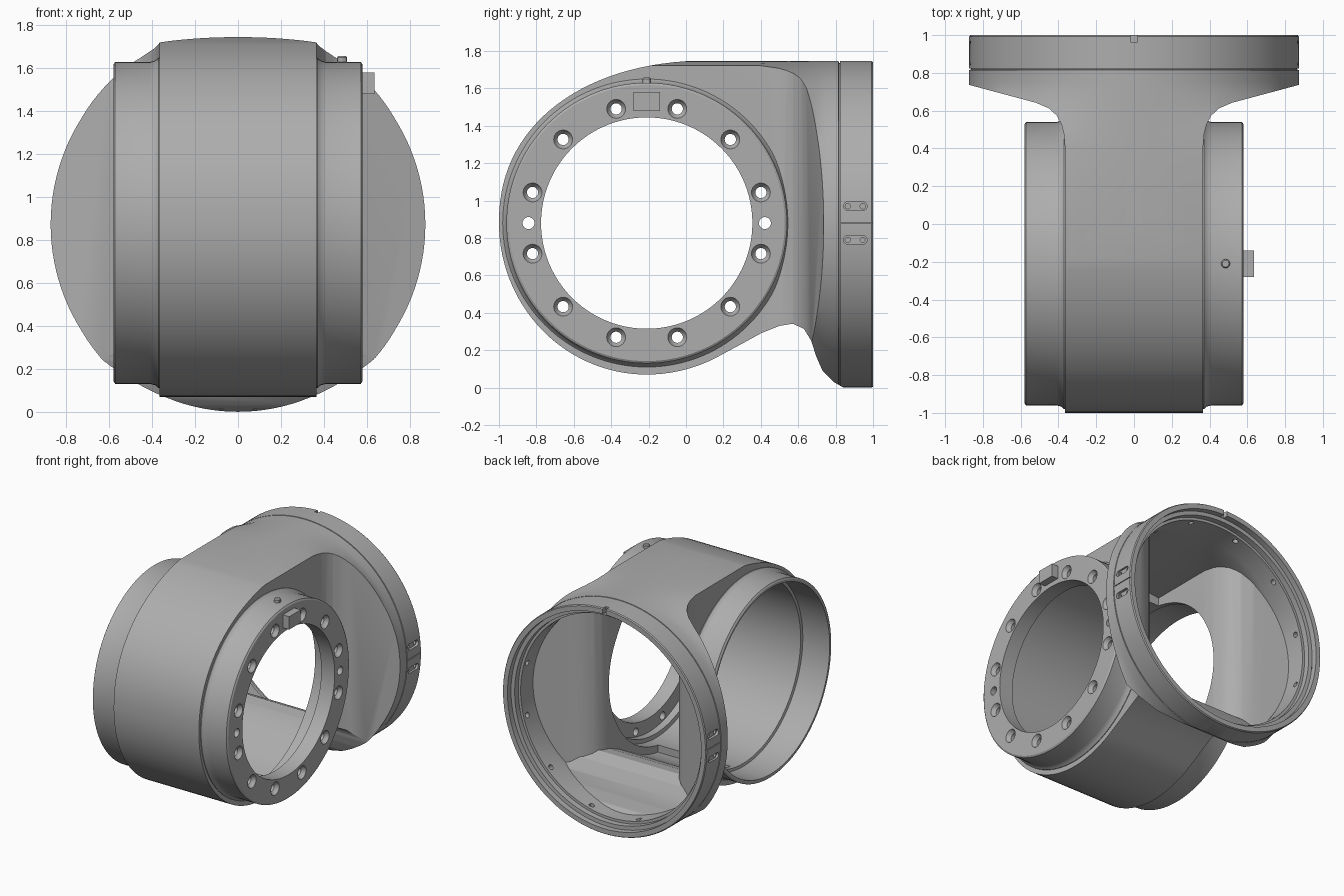
import bpy, bmesh
from math import sin, cos, radians, pi, copysign
from mathutils import Matrix, Vector

cube = bpy.data.objects.get("Cube")
if cube:
    bpy.data.objects.remove(cube)

grey = bpy.data.materials.new("cast_grey")
grey.use_nodes = True
colour = (0.42, 0.42, 0.42, 1)
grey.diffuse_color = colour
for node in grey.node_tree.nodes:
    if node.type == 'BSDF_PRINCIPLED':
        node.inputs["Base Color"].default_value = colour

AXIS_Y, AXIS_Z = -0.21, 0.88     # barrel axis, along x
RING_R = 0.873                   # rear ring radius and centre height


def add_object(name, bm):
    bmesh.ops.recalc_face_normals(bm, faces=bm.faces)
    mesh = bpy.data.meshes.new(name)
    bm.to_mesh(mesh)
    bm.free()
    obj = bpy.data.objects.new(name, mesh)
    bpy.context.collection.objects.link(obj)
    return obj


def loft(name, rings):
    """Closed skin through rings that have equal point counts."""
    bm = bmesh.new()
    rows = [[bm.verts.new(p) for p in ring] for ring in rings]
    n = len(rows[0])
    for a, b in zip(rows, rows[1:]):
        for i in range(n):
            j = (i + 1) % n
            bm.faces.new((a[i], a[j], b[j], b[i]))
    bm.faces.new(rows[0])
    bm.faces.new(rows[-1])
    return add_object(name, bm)


def place(axis, u, v, w):
    """Point at w along the axis, with u and v across it."""
    return {'x': (w, u, v), 'y': (u, w, v), 'z': (u, v, w)}[axis]


def lathe(name, axis, centre, profile, n=96):
    turn = [2 * pi * i / n for i in range(n)]
    return loft(name, [[place(axis, centre[0] + r * cos(a), centre[1] + r * sin(a), w)
                        for a in turn] for w, r in profile])


def prism(name, axis, outline, lo, hi):
    return loft(name, [[place(axis, u, v, w) for u, v in outline] for w in (lo, hi)])


def box(name, x, y, z):
    return prism(name, 'z', [(x[0], y[0]), (x[1], y[0]), (x[1], y[1]), (x[0], y[1])], *z)


def merge(name, objs):
    bm = bmesh.new()
    for o in objs:
        bm.from_mesh(o.data)
        bpy.data.objects.remove(o)
    return add_object(name, bm)


def boolean(obj, other, operation):
    mod = obj.modifiers.new("bool", 'BOOLEAN')
    mod.operation, mod.solver, mod.object = operation, 'EXACT', other
    bpy.context.view_layer.update()
    deps = bpy.context.evaluated_depsgraph_get()
    mesh = bpy.data.meshes.new_from_object(obj.evaluated_get(deps))
    obj.modifiers.clear()
    obj.data = mesh
    bpy.data.objects.remove(other)


def offset(line, t):
    """Shift an open polyline to its left by t."""
    out = []
    for i, p in enumerate(line):
        a, b = line[max(i - 1, 0)], line[min(i + 1, len(line) - 1)]
        d = (Vector(b) - Vector(a)).normalized()
        out.append((p[0] - d.y * t, p[1] + d.x * t))
    return out


def side_outline(t):
    upper = [(0.15 - 1.15 * abs(cos(radians(a))) ** 0.91,
              AXIS_Z + 0.87 * abs(sin(radians(a))) ** 0.91) for a in range(90, 181, 3)]
    lower = []
    for a in range(183, 301, 3):
        c = cos(radians(a))
        lower.append((AXIS_Y + (0.79 if c < 0 else 0.81) * c,
                      AXIS_Z + 0.81 * sin(radians(a))))
    saddle = [(0.3, 0.235), (0.4, 0.29), (0.5, 0.33), (0.57, 0.342), (0.63, 0.315),
              (0.67, 0.25), (0.695, 0.17), (0.73, 0.09), (0.79, 0.03),
              (0.86, -0.01), (1.3, -0.01)]
    return offset([(1.3, 1.755)] + upper + lower + saddle, t)


def plan_outline(t, start):
    half = [(0.365, start), (0.365, 0.4), (0.372, 0.48), (0.385, 0.53), (0.41, 0.575),
            (0.45, 0.612), (0.52, 0.642), (0.95, 0.757), (0.95, 1.3)]
    half = offset(half, t)
    return half + [(-x, y) for x, y in reversed(half)]


def envelope(name, stations):
    """Crowned neck section that turns into a circle at the rear ring."""
    rings = []
    for y, r, p in stations:
        ring = []
        for i in range(128):
            a = 2 * pi * i / 128
            s = sin(a) if i % 64 else 0.0
            ring.append((r * cos(a), y, RING_R + copysign(r * abs(s) ** p, s)))
        rings.append(ring)
    return loft(name, rings)


def yoke(name, t, start, r, tail):
    """Neck and rear dish: side outline, plan outline and envelope in common."""
    blend = [(-1.2, r, 0.3), (0.4, r, 0.3), (0.5, r, 0.45), (0.6, r, 0.7),
             (0.7, r, 0.95), (0.75, r, 1)]
    body = envelope(name, blend + tail)
    boolean(body, prism("side", 'x', side_outline(t), -1, 1), 'INTERSECT')
    boolean(body, prism("plan", 'z', plan_outline(t, start), -0.3, 2), 'INTERSECT')
    return body


# Outer housing: dish with a seam groove, joined to the stepped barrel
R = RING_R
housing = yoke("housing", 0, -1.15, R,
               [(0.816, R, 1), (0.817, R - 0.009, 1), (0.823, R - 0.009, 1),
                (0.824, R, 1), (0.992, R, 1), (1.0, R - 0.006, 1)])
half = [(0.58, 0.738), (0.572, 0.75), (0.41, 0.75), (0.385, 0.757), (0.37, 0.77)]
barrel = lathe("barrel", 'x', (AXIS_Y, AXIS_Z),
               [(-x, r) for x, r in half] + half[::-1], 128)
boolean(housing, barrel, 'UNION')

# Hollow inside: bore, neck cavity and stepped ring mouth
bore = lathe("bore", 'x', (AXIS_Y, AXIS_Z),
             [(-0.7, 0.72), (-0.35, 0.72), (-0.345, 0.70), (0.40, 0.70), (0.405, 0.67),
              (0.46, 0.67), (0.465, 0.565), (0.7, 0.565)])
boolean(housing, bore, 'DIFFERENCE')
boolean(housing, yoke("cavity", 0.055, -0.1, 0.78, [(1.2, 0.78, 1)]), 'DIFFERENCE')
mouth = lathe("mouth", 'y', (0, RING_R),
              [(0.91, 0.80), (0.955, 0.80), (0.956, 0.83), (1.1, 0.83)])
boolean(housing, mouth, 'DIFFERENCE')

# Countersunk bolt circle and two dowel holes in the end flange
holes = []
for k in range(12):
    a = radians(15 + 30 * k)
    holes.append(lathe("bolt", 'x', (AXIS_Y + 0.632 * cos(a), AXIS_Z + 0.632 * sin(a)),
                       [(0.42, 0.03), (0.55, 0.03), (0.562, 0.042), (0.60, 0.06)], 24))
for s in (-1, 1):
    holes.append(lathe("dowel", 'x', (AXIS_Y + s * 0.632, AXIS_Z),
                       [(0.42, 0.032), (0.62, 0.032)], 24))

# Screw holes inside the ring, side seams, slots and the top notch
for k in range(12):
    screw = lathe("screw", 'z', (0, 0.865), [(0.70, 0.02), (0.825, 0.02)], 16)
    turn = Matrix.Rotation(radians(15 + 30 * k), 4, 'Y')
    screw.data.transform(Matrix.Translation((0, 0, RING_R)) @ turn)
    holes.append(screw)
holes.append(box("notch", (-0.015, 0.015), (0.96, 1.1), (1.68, 1.8)))
deep = []
for s in (-1, 1):
    near, far = sorted((s * 0.862, s * 0.95))
    holes.append(box("seam", (near, far), (0.82, 1.1), (0.877, 0.883)))
    for dz in (-0.09, 0.09):
        z = AXIS_Z + dz
        capsule = []
        for i in range(24):
            a = 2 * pi * (i + 0.5) / 24
            capsule.append((0.905 + copysign(0.04, cos(a)) + 0.023 * cos(a),
                            z + 0.023 * sin(a)))
        holes.append(prism("slot", 'x', capsule, s * 0.85, s * 0.95))
        for dy in (-0.04, 0.04):
            deep.append(lathe("slot_hole", 'x', (0.905 + dy, z),
                              [(s * 0.825, 0.014), (s * 0.93, 0.014)], 16))
boolean(housing, merge("holes", holes), 'DIFFERENCE')
boolean(housing, merge("slot_holes", deep), 'DIFFERENCE')

# Small block and pointed pin on the end flange
block = box("flange_block", (0.575, 0.635), (-0.28, -0.14), (1.48, 1.58))
pin = lathe("locating_pin", 'z', (0.485, AXIS_Y),
            [(1.60, 0.024), (1.65, 0.024), (1.657, 0.018)], 12)

for obj in (housing, block, pin):
    obj.data.materials.clear()
    obj.data.materials.append(grey)
    bpy.ops.object.select_all(action='DESELECT')
    obj.select_set(True)
    bpy.context.view_layer.objects.active = obj
    bpy.ops.object.shade_smooth_by_angle(angle=radians(30))
